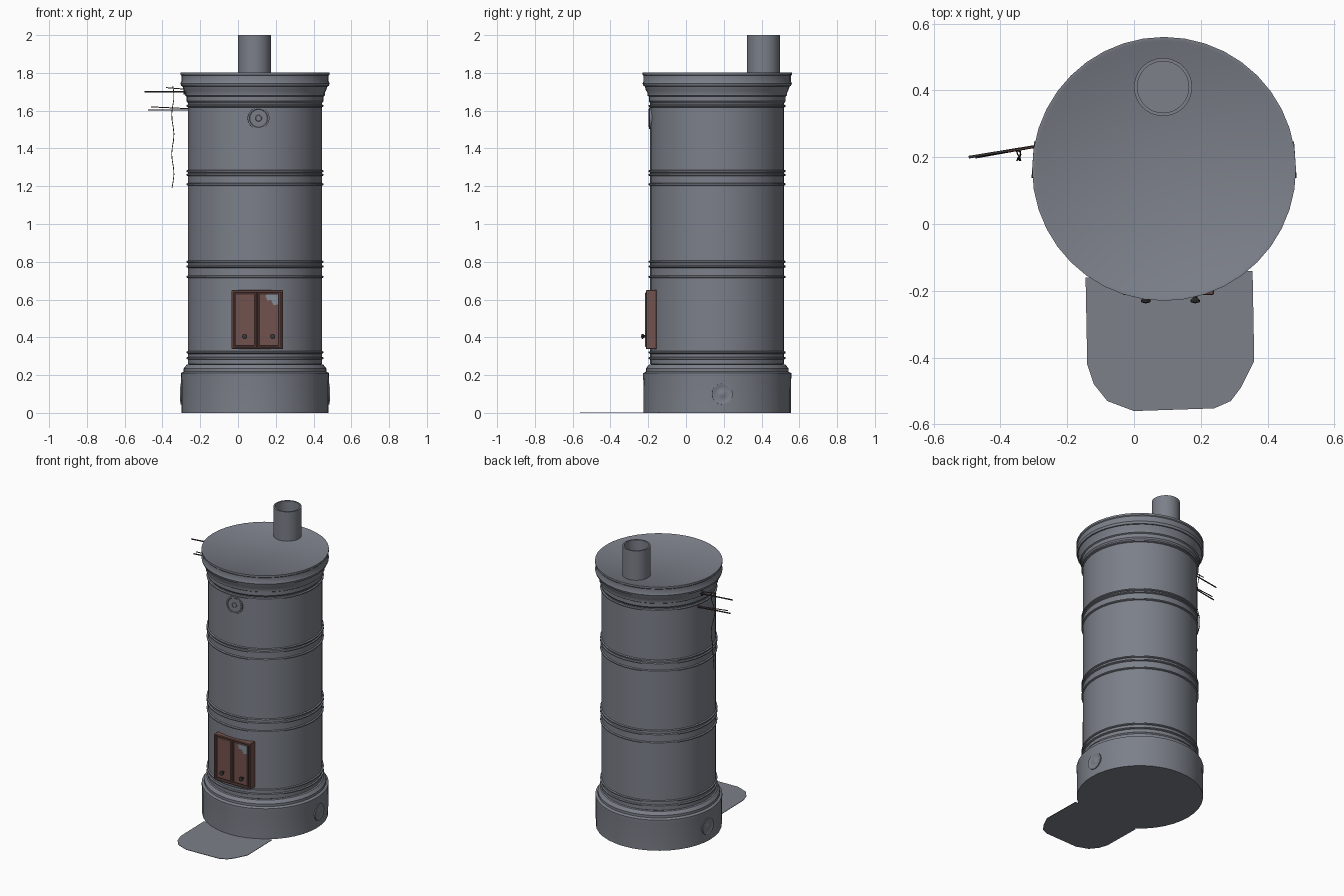
import bpy, bmesh, math
from mathutils import Matrix, Vector

cube = bpy.data.objects.get("Cube")
if cube:
    bpy.data.objects.remove(cube, do_unlink=True)

CX, CY = 0.09, 0.165          # axis of the stove
BODY_R = 0.355


def material(name, rgb):
    m = bpy.data.materials.new(name)
    m.use_nodes = True
    m.diffuse_color = (*rgb, 1)
    m.node_tree.nodes["Principled BSDF"].inputs["Base Color"].default_value = (*rgb, 1)
    return m


IRON = material("grey iron", (0.20, 0.215, 0.25))
RUST = material("rusty brown", (0.17, 0.085, 0.075))
BARE = material("pale bare metal", (0.24, 0.28, 0.32))
DARK = material("dark iron", (0.045, 0.04, 0.042))


def finish(bm, name, mat, smooth=True):
    bmesh.ops.recalc_face_normals(bm, faces=bm.faces)
    me = bpy.data.meshes.new(name)
    bm.to_mesh(me)
    bm.free()
    me.materials.append(mat)
    ob = bpy.data.objects.new(name, me)
    bpy.context.collection.objects.link(ob)
    if smooth:
        bpy.ops.object.select_all(action="DESELECT")
        ob.select_set(True)
        bpy.context.view_layer.objects.active = ob
        bpy.ops.object.shade_smooth_by_angle(angle=math.radians(32))
    return ob


def lathe(name, profile, place, mat, sides=40):
    """Spin (radius, height) points round the z axis, then place the result."""
    bm = bmesh.new()
    verts = [bm.verts.new((r, 0, z)) for r, z in profile]
    edges = [bm.edges.new(p) for p in zip(verts, verts[1:])]
    bmesh.ops.spin(bm, geom=verts + edges, axis=(0, 0, 1), cent=(0, 0, 0),
                   steps=sides, angle=math.tau)
    bmesh.ops.remove_doubles(bm, verts=bm.verts, dist=0.0002)
    bmesh.ops.transform(bm, matrix=place, verts=bm.verts)
    return finish(bm, name, mat)


def box(name, x, y, z, mat, bevel=0.0):
    """Box from (low, high) pairs."""
    bm = bmesh.new()
    bmesh.ops.create_cube(bm, size=1)
    for v in bm.verts:
        v.co = Vector([a + (b - a) * (c + 0.5) for (a, b), c in zip((x, y, z), v.co)])
    if bevel:
        bmesh.ops.bevel(bm, geom=bm.edges[:], offset=bevel, segments=1, affect="EDGES")
    return finish(bm, name, mat, False)


def plate(name, outline, thickness, mat):
    """Extrude a closed outline along a vector."""
    bm = bmesh.new()
    face = bm.faces.new([bm.verts.new(p) for p in outline])
    moved = bmesh.ops.extrude_face_region(bm, geom=[face], use_keep_orig=True)["geom"]
    bmesh.ops.translate(bm, vec=thickness,
                        verts=[g for g in moved if isinstance(g, bmesh.types.BMVert)])
    return finish(bm, name, mat, False)


def rod(name, points, radius, mat):
    cu = bpy.data.curves.new(name, "CURVE")
    cu.dimensions = "3D"
    cu.bevel_depth = radius
    cu.bevel_resolution = 1
    cu.use_fill_caps = True
    sp = cu.splines.new("POLY")
    sp.points.add(len(points) - 1)
    for p, co in zip(sp.points, points):
        p.co = (*co, 1)
    cu.materials.append(mat)
    ob = bpy.data.objects.new(name, cu)
    bpy.context.collection.objects.link(ob)
    return ob


def ridge(z, h=0.007):
    """Small raised bead on the drum."""
    return [(BODY_R, z - h), (BODY_R + 0.008, z - h / 2),
            (BODY_R + 0.008, z + h / 2), (BODY_R, z + h)]


axis = Matrix.Translation((CX, CY, 0))

# Plinth
lathe("plinth", [(0, 0), (0.39, 0), (0.391, 0.17), (0.393, 0.19), (0.393, 0.21),
                 (0.378, 0.218), (0.378, 0.235), (0.362, 0.255), (0.34, 0.26)], axis, IRON)

# Drum with its beads
drum = [(0.34, 0.25), (BODY_R, 0.26)]
for height in (0.29, 0.32, 0.72, 0.775, 0.80, 1.21, 1.26, 1.28, 1.625):
    drum += ridge(height)
drum += [(BODY_R, 1.64), (0.362, 1.65), (0.362, 1.675), (0.37, 1.68), (0.37, 1.695),
         (0.378, 1.71), (0.385, 1.735), (0.37, 1.745)]
lathe("drum", drum, axis, IRON)

# Lid
lathe("lid", [(0.36, 1.725), (0.39, 1.73), (0.395, 1.745), (0.39, 1.755), (0.39, 1.785),
              (0.395, 1.79), (0.395, 1.803), (0.385, 1.803), (0.38, 1.8), (0, 1.8)],
      axis, IRON)

# Open flue pipe
lathe("flue_pipe", [(0.087, 1.795), (0.087, 2.0), (0.077, 2.0), (0.077, 1.802), (0, 1.802)],
      Matrix.Translation((0.087, 0.41, 0)), IRON, 32)

# Floor plate
corners = [(-0.145, -0.16), (-0.14, -0.42), (-0.12, -0.48), (-0.08, -0.53), (0, -0.56),
           (0.24, -0.552), (0.29, -0.53), (0.32, -0.49), (0.36, -0.41), (0.355, -0.14)]
plate("floor_plate", [(x, y, 0) for x, y in corners], (0, 0, 0.003), IRON)

# Firebox door: frame, two leaves, trims and knobs
box("door_backing", (-0.03, 0.235), (-0.2, -0.15), (0.345, 0.645), RUST)
for side, x in (("right", -0.034), ("left", 0.226)):
    box(side + "_frame_bar", (x, x + 0.013), (-0.212, -0.155), (0.338, 0.65), RUST, 0.003)
for side, z in (("lower", 0.338), ("upper", 0.638)):
    box(side + "_frame_bar", (-0.034, 0.239), (-0.212, -0.155), (z, z + 0.012), RUST, 0.003)
box("centre_bar", (0.094, 0.106), (-0.216, -0.19), (0.35, 0.638), RUST, 0.003)
for side, x in (("right", -0.018), ("left", 0.109)):
    box(side + "_door_leaf", (x, x + 0.109), (-0.207, -0.19), (0.354, 0.634), RUST, 0.004)
for side, x in (("right", 0.035), ("left", 0.183)):
    lathe(side + "_door_knob", [(0.007, 0), (0.007, 0.015), (0.014, 0.02),
                                (0.014, 0.027), (0, 0.031)],
          Matrix.Translation((x, -0.207, 0.405)) @ Matrix.Rotation(math.pi / 2, 4, "X"),
          DARK, 10)
worn = [(0.145, 0.622), (0.155, 0.595), (0.175, 0.598), (0.188, 0.57),
        (0.213, 0.575), (0.213, 0.628), (0.16, 0.628)]
plate("worn_patch", [(x, -0.207, z) for x, z in worn], (0, -0.002, 0), BARE)


# Round covers: front medallion and a cleanout on each side of the plinth
def cover(name, direction, radius, z, size, depth):
    d = Vector((math.cos(direction), math.sin(direction), 0))
    place = (Matrix.Translation(Vector((CX, CY, z)) + d * radius)
             @ d.to_track_quat("Z", "Y").to_matrix().to_4x4())
    lathe(name, [(size, -0.02), (size, depth), (size * 0.85, depth),
                 (size * 0.8, depth * 0.6), (size * 0.3, depth * 0.6),
                 (size * 0.25, depth), (0, depth)], place, IRON, 24)


cover("front_medallion", math.radians(-87), BODY_R, 1.56, 0.058, 0.006)
cover("left_cleanout", math.radians(4), 0.39, 0.1, 0.055, 0.004)
cover("right_cleanout", math.radians(176), 0.39, 0.1, 0.055, 0.004)

# Damper handles with a hanging cord
rod("upper_damper_handle", [(-0.25, 0.24, 1.7), (-0.495, 0.2, 1.7)], 0.004, DARK)
rod("upper_damper_stay", [(-0.26, 0.238, 1.712), (-0.38, 0.217, 1.722)], 0.003, RUST)
rod("lower_damper_handle", [(-0.25, 0.24, 1.604), (-0.475, 0.2, 1.604)], 0.004, DARK)
rod("lower_damper_stay", [(-0.25, 0.24, 1.61), (-0.46, 0.204, 1.62)], 0.003, RUST)
rod("damper_bracket", [(-0.285, 0.232, 1.685), (-0.285, 0.232, 1.725)], 0.004, DARK)
cord = [(-0.345 + 0.006 * math.sin(i * 1.1), 0.205 + 0.015 * math.cos(i * 0.7),
         1.73 - i * 0.036) for i in range(16)]
rod("hanging_cord", cord, 0.002, DARK)
